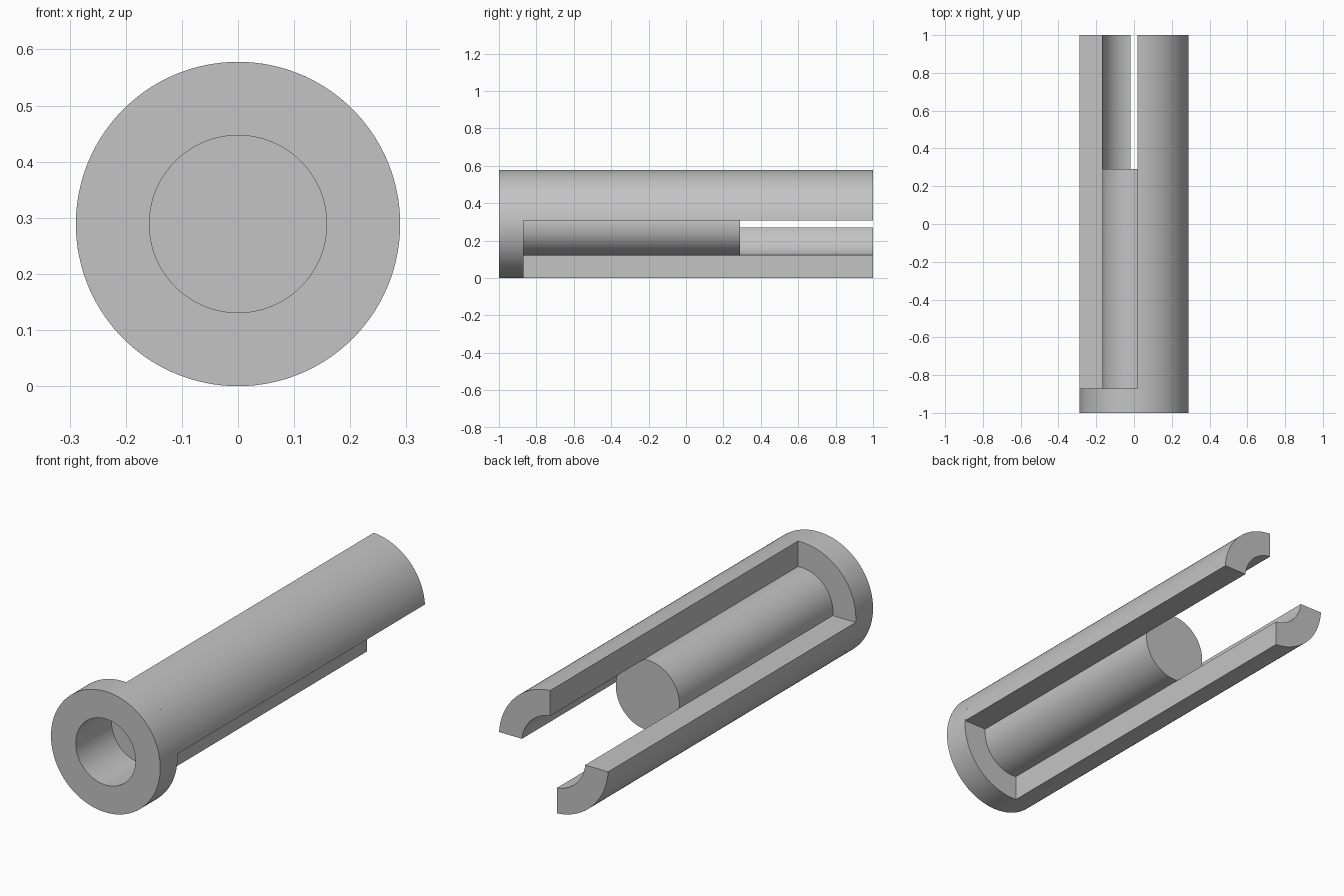
import bpy
import bmesh
from math import sin, cos, asin, pi

cube = bpy.data.objects.get("Cube")
if cube:
    bpy.data.objects.remove(cube, do_unlink=True)

OUTER, ROD, HOLE = 0.289, 0.168, 0.158   # radii about the long axis
GAP = 0.018                              # half the slot between the prongs
FRONT, COLLAR, ROD_END, BACK = -1.0, -0.87, 0.29, 1.0
HOLE_END = -0.73
STEPS = 128

grey = bpy.data.materials.new("plain grey")
grey.use_nodes = True
colour = (0.55, 0.55, 0.55, 1)
grey.diffuse_color = colour
grey.node_tree.nodes["Principled BSDF"].inputs["Base Color"].default_value = colour


def finish(name, bm):
    """Turn a bmesh into a smooth-shaded object with sharp edges kept."""
    bmesh.ops.remove_doubles(bm, verts=bm.verts, dist=1e-5)
    bmesh.ops.recalc_face_normals(bm, faces=bm.faces)
    mesh = bpy.data.meshes.new(name)
    bm.to_mesh(mesh)
    bm.free()
    mesh.materials.append(grey)
    obj = bpy.data.objects.new(name, mesh)
    bpy.context.collection.objects.link(obj)
    bpy.ops.object.select_all(action="DESELECT")
    obj.select_set(True)
    bpy.context.view_layer.objects.active = obj
    bpy.ops.object.shade_smooth_by_angle(angle=pi / 6)


def lathe(name, profile):
    """Revolve (radius, y) points; the first and last rings are capped."""
    bm = bmesh.new()
    rings = [[bm.verts.new((r * cos(2 * pi * i / STEPS), y,
                            OUTER + r * sin(2 * pi * i / STEPS)))
              for i in range(STEPS)] for r, y in profile]
    for a, b in zip(rings, rings[1:]):
        for i in range(STEPS):
            j = (i + 1) % STEPS
            bm.faces.new((a[i], a[j], b[j], b[i]))
    bm.faces.new(rings[0])
    bm.faces.new(rings[-1])
    finish(name, bm)


def prong(name, side):
    """Extrude a quarter ring, trimmed parallel to the slots."""
    bm = bmesh.new()
    count = STEPS // 4

    def arc(r, y):
        start = asin(GAP / r)
        angles = [start + (pi / 2 - 2 * start) * i / count for i in range(count + 1)]
        return [bm.verts.new((side * r * cos(a), y, OUTER + side * r * sin(a)))
                for a in angles]

    loops = [arc(OUTER, COLLAR), arc(ROD, COLLAR), arc(ROD, BACK), arc(OUTER, BACK)]
    for a, b in zip(loops, loops[1:] + loops[:1]):
        for i in range(count):
            bm.faces.new((a[i], a[i + 1], b[i + 1], b[i]))
    for end in (0, -1):
        bm.faces.new([loop[end] for loop in loops])
    finish(name, bm)


# Front collar with a blind hole, and the solid core rod behind it
lathe("collar_and_rod", [(HOLE, HOLE_END), (HOLE, FRONT), (OUTER, FRONT),
                         (OUTER, COLLAR), (ROD, COLLAR), (ROD, ROD_END)])

# Two opposite long prongs
prong("upper_left_prong", 1)
prong("lower_right_prong", -1)
